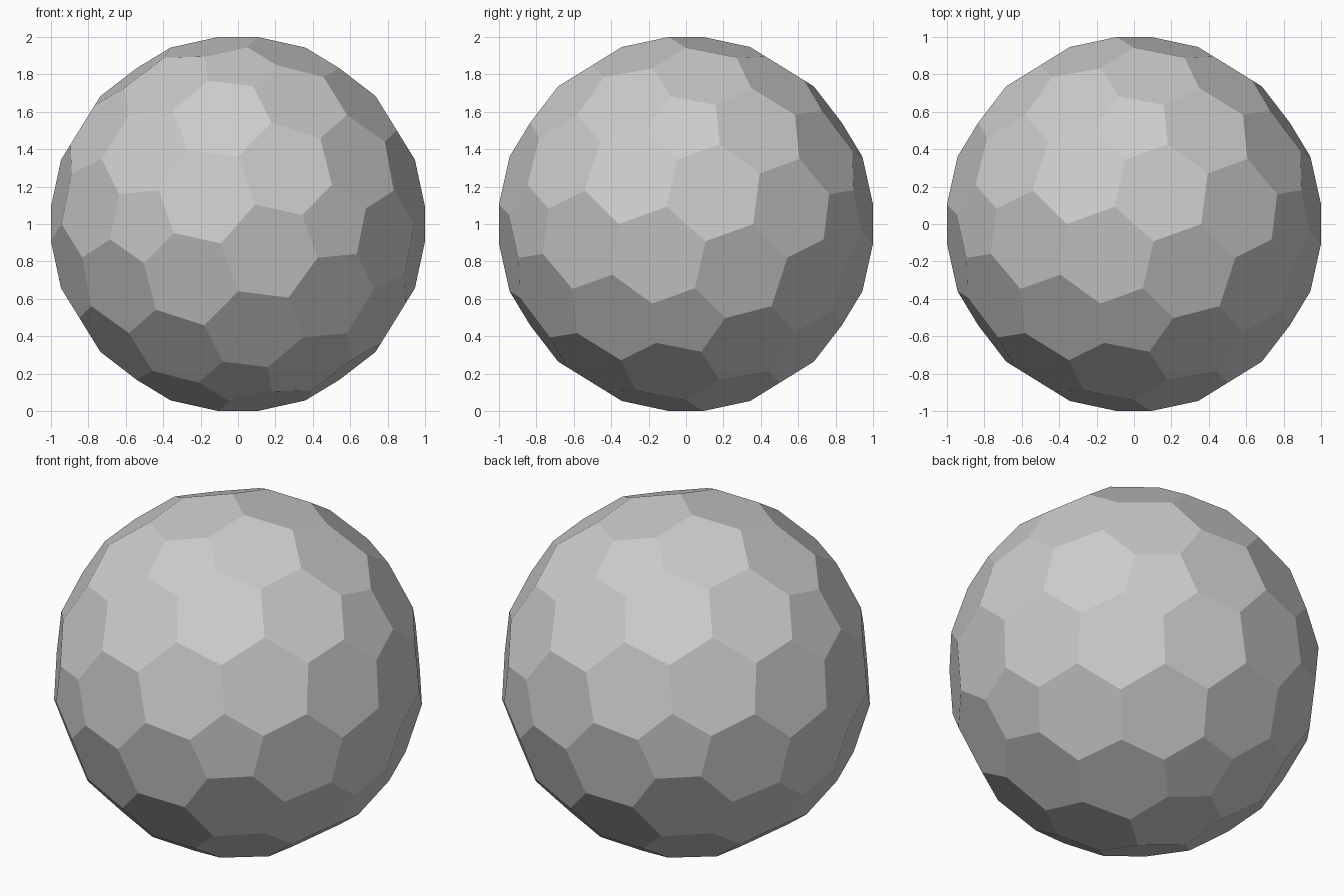
import bpy, bmesh
from math import sin, cos, tan, asin, acos, pi, sqrt, radians
from mathutils import Vector, Matrix
from itertools import product

if "Cube" in bpy.data.objects:
    bpy.data.objects.remove(bpy.data.objects["Cube"])

# Solve the two face incircle radii (pentagon p, hexagon h) touching on a unit sphere
lo, hi = radians(10), radians(15)
for _ in range(60):
    h = (lo + hi) / 2
    s = asin(sin(h) / sin(pi / 5))          # pentagon centre to hexagon centre
    if 2 * acos(tan(h) / tan(2 * h)) + acos(tan(h) / tan(s)) > pi:
        hi = h
    else:
        lo = h
p = s - h

# One pentagon centre and one neighbouring hexagon centre
phi = (1 + sqrt(5)) / 2
a, b = 1 / sqrt(1 + phi * phi), phi / sqrt(1 + phi * phi)
pent = Vector((-a, -b, 0))
x = (cos(s) - b * cos(h)) / a
hexa = Vector((-x, -cos(h), sqrt(sin(h) ** 2 - x * x)))


def orbit(v):
    """Cyclic axis swaps and even sign changes: 12 copies of a direction."""
    for sx, sy in product((1, -1), repeat=2):
        w = (v.x * sx, v.y * sy, v.z * sx * sy)
        for k in range(3):
            yield Vector(w[k:] + w[:k])


def hull(points):
    bm = bmesh.new()
    for q in points:
        bm.verts.new(q)
    bmesh.ops.convex_hull(bm, input=bm.verts[:])
    bm.normal_update()
    return bm


# 72 face planes as polar points: 12 pentagons and 60 hexagons
polar = [n / cos(p) for n in orbit(pent)]
for k in range(5):
    turned = Matrix.Rotation(k * 2 * pi / 5, 3, pent) @ hexa
    polar += [n / cos(h) for n in orbit(turned)]

# Each triangle of the polar hull gives one corner of the ball
dual = hull(polar)
corners = [f.normal / f.normal.dot(f.verts[0].co) for f in dual.faces]
dual.free()

# Faceted ball, flat triangles merged into whole pentagons and hexagons
bm = hull(corners)
bmesh.ops.dissolve_limit(bm, angle_limit=radians(2), verts=bm.verts[:], edges=bm.edges[:])
bmesh.ops.recalc_face_normals(bm, faces=bm.faces[:])
bmesh.ops.translate(bm, verts=bm.verts[:], vec=(0, 0, 1))
mesh = bpy.data.meshes.new("faceted_ball")
bm.to_mesh(mesh)
bm.free()
bpy.context.collection.objects.link(bpy.data.objects.new("faceted_ball", mesh))
